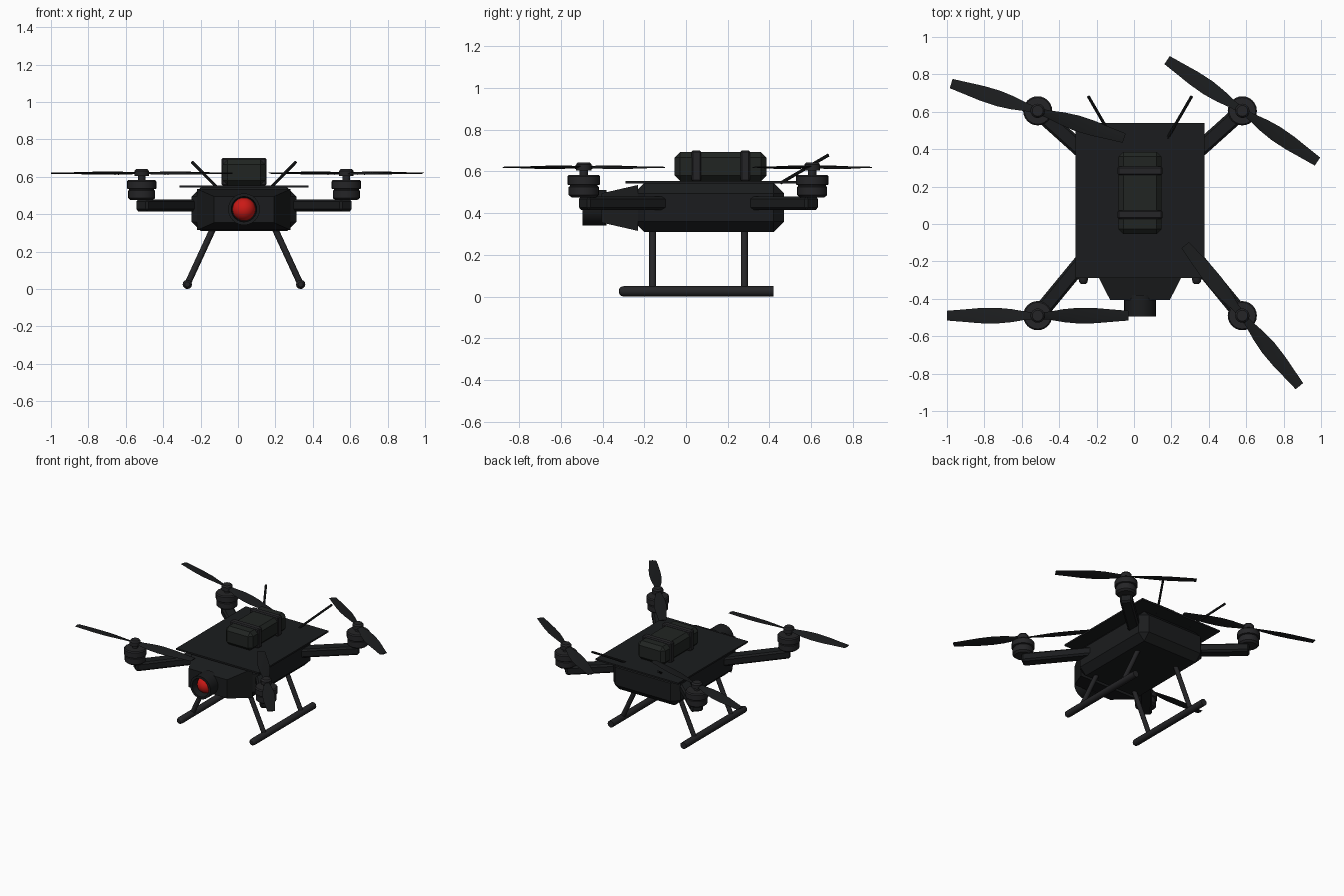
import bpy, bmesh, math
from mathutils import Vector, Matrix

if "Cube" in bpy.data.objects:
    bpy.data.objects.remove(bpy.data.objects["Cube"])

CX, CY = 0.032, 0.11      # centre line of the body


def material(name, rgb):
    m = bpy.data.materials.new(name)
    m.diffuse_color = (*rgb, 1)
    m.use_nodes = True
    m.node_tree.nodes["Principled BSDF"].inputs["Base Color"].default_value = m.diffuse_color
    return m


SHELL = material("shell_black", (0.011, 0.012, 0.013))
METAL = material("motor_dark", (0.018, 0.018, 0.02))
PACK = material("battery_dark", (0.015, 0.018, 0.016))
RED = material("lens_red", (0.6, 0.01, 0.008))


def finish(bm, name, mat, matrix=None, smooth=True):
    bmesh.ops.recalc_face_normals(bm, faces=bm.faces[:])
    me = bpy.data.meshes.new(name)
    bm.to_mesh(me)
    bm.free()
    ob = bpy.data.objects.new(name, me)
    bpy.context.collection.objects.link(ob)
    me.materials.append(mat)
    if matrix is not None:
        ob.matrix_world = matrix
    if smooth:
        for p in me.polygons:
            p.use_smooth = True
        me.set_sharp_from_angle(angle=math.radians(32))
    return ob


def box(name, size, mat, loc=(0, 0, 0), rot=0, bevel=0.0):
    bm = bmesh.new()
    bmesh.ops.create_cube(bm, size=1)
    bmesh.ops.scale(bm, vec=size, verts=bm.verts)
    if bevel:
        bmesh.ops.bevel(bm, geom=bm.edges[:], offset=bevel, segments=1,
                        affect='EDGES', profile=0.5)
    return finish(bm, name, mat, Matrix.Translation(loc) @ Matrix.Rotation(rot, 4, 'Z'), False)


def lathe(name, profile, mat, matrix, segs=24):
    """Spin (radius, height) points round local z; ends are at radius 0."""
    bm = bmesh.new()
    vs = [bm.verts.new((r, 0, h)) for r, h in profile]
    es = [bm.edges.new(p) for p in zip(vs, vs[1:])]
    bmesh.ops.spin(bm, geom=vs + es, cent=(0, 0, 0), axis=(0, 0, 1),
                   angle=math.tau, steps=segs, use_duplicate=False)
    bmesh.ops.remove_doubles(bm, verts=bm.verts[:], dist=1e-5)
    return finish(bm, name, mat, matrix)


def rod(name, a, b, r, mat, segs=12, cap=0.0):
    a, b = Vector(a), Vector(b)
    d = b - a
    m = Matrix.Translation(a) @ d.to_track_quat('Z', 'Y').to_matrix().to_4x4()
    prof = [(0, 0), (r, 0)]
    if cap:
        prof = [(0, 0), (r * 0.55, cap * 0.1), (r * 0.87, cap * 0.45), (r, cap)]
    return lathe(name, prof + [(r, d.length), (0, d.length)], mat, m, segs)


def propeller(name, loc, angle):
    """Two twisted blades lofted from thin lens-shaped sections."""
    bm = bmesh.new()
    sections = [(0.0, 0.036, 16), (0.06, 0.044, 16), (0.14, 0.072, 14), (0.22, 0.086, 11),
                (0.31, 0.082, 9), (0.40, 0.066, 6), (0.485, 0.052, 4)]
    for side in (0, math.pi):
        turn = Matrix.Rotation(side, 3, 'Z')
        rings = []
        for r, chord, pitch in sections:
            tilt = Matrix.Rotation(math.radians(pitch), 3, 'X')
            pts = [(-chord / 2, 0), (0, 0.004), (chord / 2, 0), (0, -0.004)]
            rings.append([bm.verts.new(turn @ (tilt @ Vector((0, y, z)) + Vector((r, 0, 0))))
                          for y, z in pts])
        for p, q in zip(rings, rings[1:]):
            for i in range(4):
                j = (i + 1) % 4
                bm.faces.new((p[i], p[j], q[j], q[i]))
        bm.faces.new(rings[0])
        bm.faces.new(rings[-1])
    return finish(bm, name, SHELL, Matrix.Translation(loc) @ Matrix.Rotation(angle, 4, 'Z'))


# Fuselage and top plate
box("body", (0.56, 0.72, 0.235), SHELL, (CX, CY, 0.4275), bevel=0.05)
box("top_plate", (0.69, 0.83, 0.012), SHELL, (CX, 0.125, 0.548))

# Tapered nose
bm = bmesh.new()
loops = []
for y, w, z0, z1 in ((-0.23, 0.25, 0.315, 0.535), (-0.405, 0.16, 0.355, 0.495)):
    loops.append([bm.verts.new((CX + sx * w, y, z))
                  for sx, z in ((-1, z0), (1, z0), (1, z1), (-1, z1))])
for i in range(4):
    j = (i + 1) % 4
    bm.faces.new((loops[0][i], loops[0][j], loops[1][j], loops[1][i]))
bm.faces.new(loops[0])
bm.faces.new(loops[1])
finish(bm, "nose", SHELL, smooth=False)

# Camera barrel with recessed lens, pointing to -y
cam = Matrix.Translation((CX, -0.38, 0.427)) @ Matrix.Rotation(math.pi / 2, 4, 'X')
lathe("camera_barrel", [(0, 0), (0.085, 0), (0.085, 0.115), (0.068, 0.115),
                        (0.064, 0.05), (0, 0.05)], SHELL, cam)
bm = bmesh.new()
bmesh.ops.create_uvsphere(bm, u_segments=24, v_segments=12, radius=0.062)
finish(bm, "camera_lens", RED, Matrix.Translation((CX, -0.425, 0.427)))

# Battery with two straps
box("battery", (0.228, 0.44, 0.138), PACK, (CX, 0.166, 0.623), bevel=0.026)
for n, y in (("front", 0.05), ("back", 0.284)):
    box(n + "_battery_strap", (0.24, 0.046, 0.148), METAL, (CX, y, 0.627), bevel=0.007)

# Arms, motors and propellers
MOTOR = [(0, 0.475), (0.058, 0.475), (0.072, 0.487), (0.072, 0.526), (0.067, 0.529),
         (0.067, 0.534), (0.078, 0.537), (0.078, 0.576), (0.071, 0.584), (0.02, 0.584),
         (0.02, 0.604), (0.038, 0.604), (0.038, 0.632), (0.029, 0.643), (0, 0.643)]
spins = {("left", "front"): 0, ("right", "front"): -51,
         ("left", "back"): -17.5, ("right", "back"): -34}
for (side, end), spin in spins.items():
    sx = -1 if side == "left" else 1
    my, iy = (-0.49, -0.09) if end == "front" else (0.605, 0.31)
    mx, ix = CX + sx * 0.547, CX + sx * 0.218
    tag = f"{end}_{side}_"
    d = Vector((mx - ix, my - iy))
    box(tag + "arm", (d.length + 0.01, 0.085, 0.064), SHELL,
        ((mx + ix) / 2, (my + iy) / 2, 0.448), math.atan2(d.y, d.x), 0.012)
    lathe(tag + "motor", MOTOR, METAL, Matrix.Translation((mx, my, 0)))
    propeller(tag + "propeller", (mx, my, 0.62), math.radians(spin))

# Landing gear and antennas
for side, sx in (("left", -1), ("right", 1)):
    foot = CX + sx * 0.303
    rod(side + "_skid", (foot, -0.322, 0.025), (foot, 0.42, 0.025), 0.025, METAL, 12, 0.025)
    for end, y in (("front", -0.16), ("back", 0.28)):
        rod(f"{end}_{side}_leg", (CX + sx * 0.16, y, 0.335), (foot, y, 0.025), 0.017, METAL)
    rod(side + "_antenna", (CX + sx * 0.145, 0.455, 0.545),
        (CX + sx * 0.276, 0.682, 0.678), 0.008, SHELL, 8)
